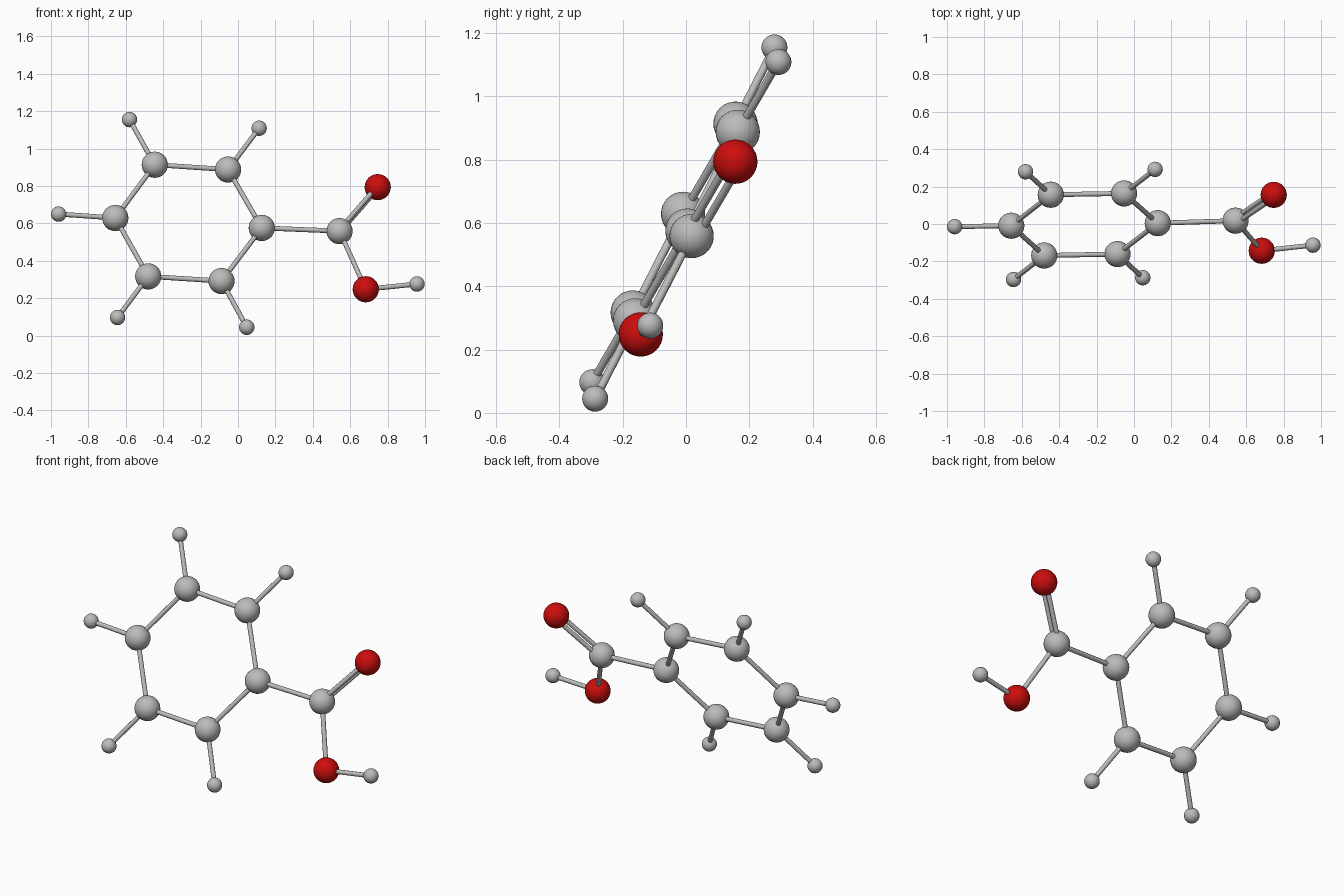
import bpy
from mathutils import Vector

cube = bpy.data.objects.get("Cube")
if cube:
    bpy.data.objects.remove(cube, do_unlink=True)


def material(name, rgb):
    m = bpy.data.materials.new(name)
    m.use_nodes = True
    m.diffuse_color = (*rgb, 1)
    m.node_tree.nodes["Principled BSDF"].inputs["Base Color"].default_value = (*rgb, 1)
    return m


grey = material("light grey", (0.5, 0.5, 0.5))
red = material("red", (0.6, 0.004, 0.004))


def on_plane(x, z):
    """All atoms lie in one tilted plane."""
    return Vector((x, -0.314 + 0.541 * z + 0.054 * x, z))


normal = Vector((-0.054, 1, -0.541)).normalized()


def finish(name, mat):
    ob = bpy.context.object
    ob.name = name
    ob.data.materials.append(mat)
    bpy.ops.object.shade_smooth_by_angle(angle=0.9)


def atom(name, pos, radius, mat):
    bpy.ops.mesh.primitive_uv_sphere_add(segments=32, ring_count=16, radius=radius, location=pos)
    finish(name, mat)


def bond(name, a, b, radius=0.013):
    d = b - a
    bpy.ops.mesh.primitive_cylinder_add(
        vertices=12, radius=radius, depth=d.length, location=(a + b) / 2,
        rotation=d.to_track_quat("Z", "Y").to_euler())
    finish(name, grey)


# Ring of six large balls, clockwise from upper left
ring = [on_plane(*p) for p in ((-0.445, 0.914), (-0.053, 0.888), (0.127, 0.576),
                               (-0.088, 0.292), (-0.48, 0.317), (-0.656, 0.629))]
for i, p in enumerate(ring):
    atom(f"ring_ball_{i + 1}", p, 0.07, grey)
    bond(f"ring_rod_{i + 1}", p, ring[(i + 1) % 6])

# Small outer balls, each on its ring ball
outer = {0: (-0.58, 1.155), 1: (0.113, 1.109), 3: (0.047, 0.045),
         4: (-0.644, 0.097), 5: (-0.959, 0.65)}
for i, p in outer.items():
    atom(f"outer_ball_{i + 1}", on_plane(*p), 0.041, grey)
    bond(f"outer_rod_{i + 1}", ring[i], on_plane(*p))

# Side group with two red balls
hub = on_plane(0.543, 0.559)
upper = on_plane(0.747, 0.794)
lower = on_plane(0.683, 0.248)
tip = on_plane(0.957, 0.276)
atom("side_hub_ball", hub, 0.07, grey)
atom("upper_red_ball", upper, 0.07, red)
atom("lower_red_ball", lower, 0.07, red)
atom("side_tip_ball", tip, 0.041, grey)
bond("hub_rod", ring[2], hub)
bond("lower_rod", hub, lower)
bond("tip_rod", lower, tip)

# Double rod to the upper red ball
for side, label in ((-1, "front"), (1, "back")):
    shift = normal * 0.018 * side
    bond(f"double_rod_{label}", hub + shift, upper + shift)
